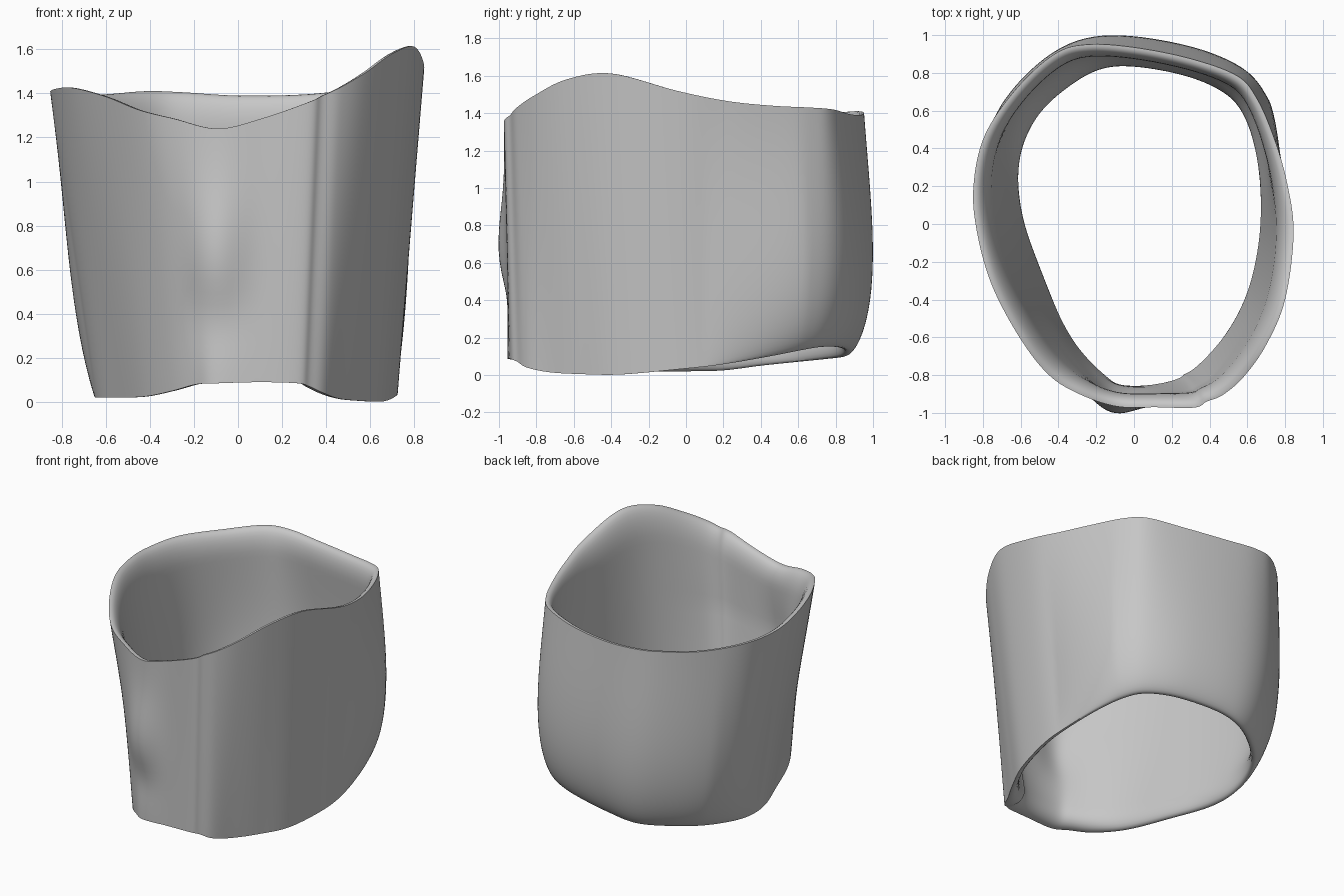
import bpy, bmesh, math
from mathutils import Vector

cube = bpy.data.objects.get("Cube")
if cube:
    bpy.data.objects.remove(cube, do_unlink=True)

# Outer rim outlines, counter-clockwise from the left side (+x)
TOP = [(.845, -.05, 1.52), (.81, .22, 1.465), (.74, .46, 1.44), (.65, .665, 1.43),
       (.545, .785, 1.42), (.3, .875, 1.395), (0, .935, 1.39), (-.25, .95, 1.405),
       (-.42, .9, 1.41), (-.62, .72, 1.395), (-.79, .47, 1.4), (-.85, .2, 1.405),
       (-.83, -.05, 1.42), (-.75, -.33, 1.425), (-.6, -.61, 1.385), (-.45, -.8, 1.325),
       (-.29, -.9, 1.285), (-.09, -.965, 1.24), (.12, -.97, 1.29), (.32, -.972, 1.36),
       (.385, -.94, 1.39), (.47, -.905, 1.43), (.58, -.81, 1.495), (.7, -.64, 1.58),
       (.8, -.4, 1.612)]
BOTTOM = [(.72, -.05, .03), (.715, .18, .055), (.67, .42, .095), (.6, .6, .13),
          (.5, .72, .15), (.3, .815, .15), (0, .87, .13), (-.2, .85, .1),
          (-.38, .74, .085), (-.53, .59, .07), (-.625, .4, .05), (-.65, .2, .025),
          (-.63, 0, .02), (-.54, -.25, .02), (-.42, -.56, .025), (-.3, -.77, .05),
          (-.19, -.89, .08), (-.09, -.95, .085), (.1, -.95, .09), (.27, -.935, .085),
          (.325, -.9, .07), (.39, -.85, .04), (.46, -.73, .015), (.56, -.56, .005),
          (.66, -.35, .003)]
STEPS = 8      # samples between outline points
LEVELS = 32    # rings up the wall


def closed_spline(points):
    """Smooth closed curve through the points."""
    pts = [Vector(p) for p in points]
    n, out = len(pts), []
    for i in range(n):
        a, b, c, d = (pts[(i + k - 1) % n] for k in range(4))
        for s in range(STEPS):
            t = s / STEPS
            out.append(b + (c - a) * t / 2 + (a * 2 - b * 5 + c * 4 - d) * t * t / 2
                       + (b * 3 - a - c * 3 + d) * t ** 3 / 2)
    return out


def bell(x, centre, width):
    return math.exp(-((x - centre) / width) ** 2)


def clamp(x):
    return max(0.0, min(1.0, x))


def outward(ring):
    """Horizontal outward direction at each ring point, averaged over neighbours."""
    n = len(ring)
    result = []
    for i in range(n):
        d = ring[(i + STEPS) % n] - ring[i - STEPS]
        result.append(Vector((d.y, -d.x, 0)).normalized())
    return result


top, bottom = closed_spline(TOP), closed_spline(BOTTOM)


def outer_ring(v):
    """Wall outline at height fraction v, with rounded back, front ridge and dent."""
    ring = [b.lerp(t, v) for b, t in zip(bottom, top)]
    back_bulge = .1 * math.sin(math.pi * v ** .6) if v < 1 else 0
    ridge = .045 * bell(v, .52, .25) - .02 * bell(v, .25, .14)
    dent = .02 * math.sin(math.pi * v)
    result = []
    for p, d in zip(ring, outward(ring)):
        push = back_bulge * clamp((p.y - .1) / .5)
        if p.y < 0:
            push += ridge * bell(p.x, -.1, .13) - dent * bell(p.x, -.42, .16)
        result.append(p + d * push)
    return result


def inner_ring(v):
    """Inside surface, rounded toward both lips and padded at the lower front."""
    ring = outer_ring(v)
    lip = clamp(min(v / .09, (1 - v) / .13))
    rounding = math.sqrt(lip * (2 - lip))
    moved = []
    for p, d in zip(ring, outward(ring)):
        front = clamp((-p.y - .6) / .25) * clamp(1 - v / .6)
        front_pad = front * (.04 + .04 * bell(p.x, .32, .14))
        back_pad = .035 * clamp((p.y - .2) / .6) * bell(v, .05, .1)
        thickness = .01 + (.05 + .015 * v + front_pad + back_pad) * rounding
        moved.append(p - d * thickness)
    # Even out the outer groove on the inside, away from the lips
    n, half = len(moved), STEPS // 2
    result = []
    for i, p in enumerate(moved):
        window = [moved[(i + k) % n] for k in range(-half, half + 1)]
        result.append(p.lerp(sum(window, Vector()) / len(window), rounding))
    return result


# Closed loop of rings: up the outside, over the lip, down the inside
heights = [.5 - .5 * math.cos(math.pi * k / LEVELS) for k in range(LEVELS + 1)]
rings = [outer_ring(v) for v in heights] + [inner_ring(v) for v in reversed(heights)]

bm = bmesh.new()
loops = [[bm.verts.new(p) for p in ring] for ring in rings]
count = len(loops[0])
for r, low in enumerate(loops):
    high = loops[(r + 1) % len(loops)]
    for i in range(count):
        j = (i + 1) % count
        bm.faces.new((low[i], low[j], high[j], high[i]))
bmesh.ops.recalc_face_normals(bm, faces=bm.faces)
mesh = bpy.data.meshes.new("cuff_shell")
bm.to_mesh(mesh)
bm.free()

# Plain grey finish
grey = bpy.data.materials.new("plain_grey")
grey.use_nodes = True
colour = (.57, .57, .57, 1)
grey.diffuse_color = colour
grey.node_tree.nodes["Principled BSDF"].inputs["Base Color"].default_value = colour
mesh.materials.append(grey)

shell = bpy.data.objects.new("cuff_shell", mesh)
bpy.context.collection.objects.link(shell)
bpy.context.view_layer.objects.active = shell
shell.select_set(True)
bpy.ops.object.shade_smooth_by_angle(angle=math.radians(40))
